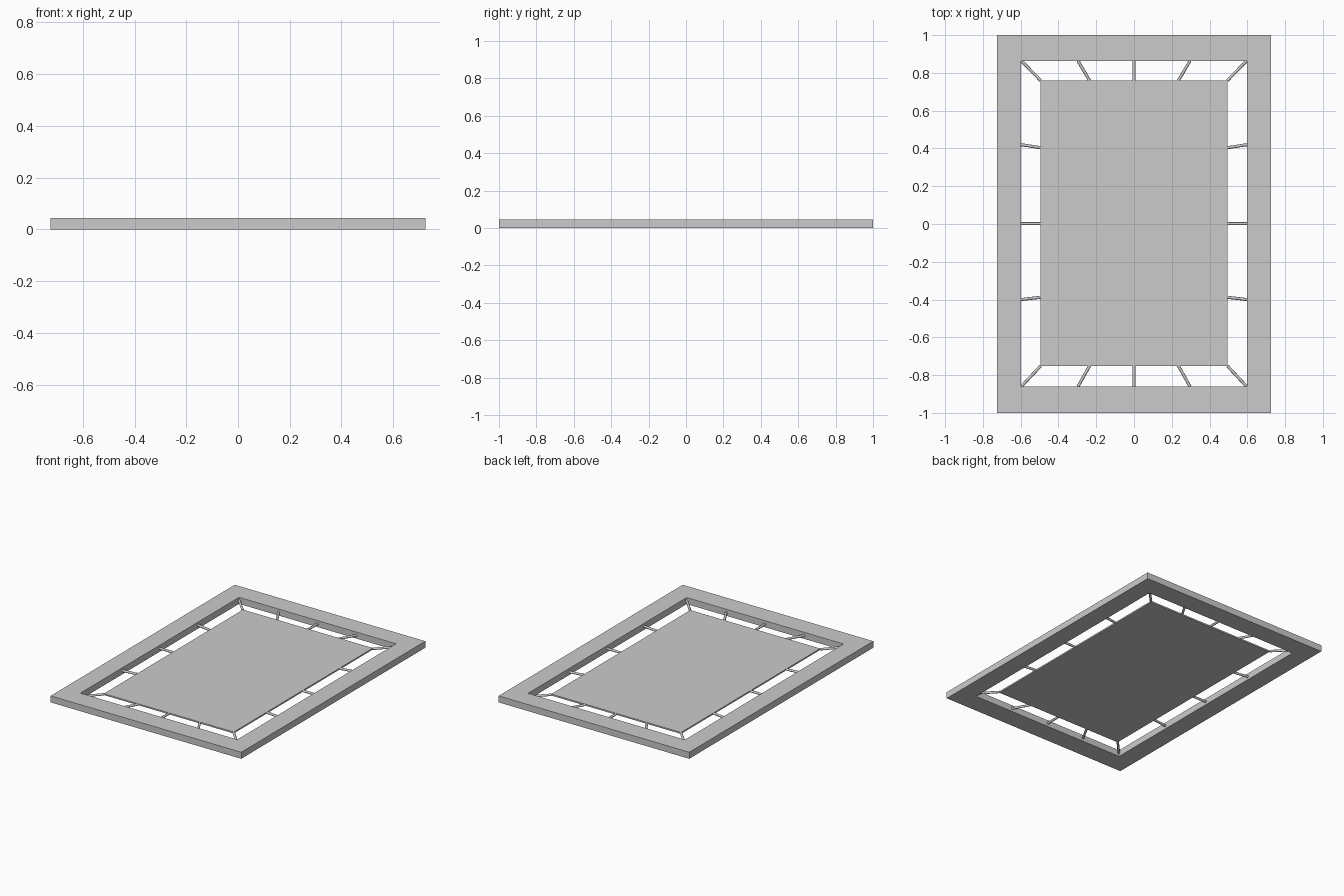
import bpy, bmesh
from mathutils import Vector

if "Cube" in bpy.data.objects:
    bpy.data.objects.remove(bpy.data.objects["Cube"])

T = 0.045          # frame thickness
MID = T / 2        # height of mat and struts
OFF = 0.004        # slight y offset of the inner parts


def finish(bm, name):
    bmesh.ops.recalc_face_normals(bm, faces=bm.faces)
    me = bpy.data.meshes.new(name)
    bm.to_mesh(me)
    bm.free()
    ob = bpy.data.objects.new(name, me)
    bpy.context.collection.objects.link(ob)
    return ob


# Outer frame: rectangular section swept round four corners
bm = bmesh.new()
section = [(0.725, 1.0, 0), (0.725, 1.0, T), (0.597, 0.862, T), (0.597, 0.862, 0)]
rings = []
for sx, sy in [(1, 1), (-1, 1), (-1, -1), (1, -1)]:
    rings.append([bm.verts.new((sx * x, sy * y + (OFF / 2 if x < 0.7 else 0), z))
                  for x, y, z in section])
for i in range(4):
    a, b = rings[i], rings[(i + 1) % 4]
    for j in range(4):
        k = (j + 1) % 4
        bm.faces.new((a[j], a[k], b[k], b[j]))
finish(bm, "outer_frame")

# Thin central panel
bm = bmesh.new()
bmesh.ops.create_cube(bm, size=1)
bmesh.ops.scale(bm, vec=(0.988, 1.512, 0.01), verts=bm.verts)
bmesh.ops.translate(bm, vec=(0, OFF, MID), verts=bm.verts)
finish(bm, "centre_panel")


# Round struts joining panel and frame
def strut(name, inner, outer):
    a, b = Vector((*inner, MID)), Vector((*outer, MID))
    d = b - a
    bm = bmesh.new()
    bmesh.ops.create_cone(bm, cap_ends=True, segments=8, radius1=0.008,
                          radius2=0.008, depth=d.length)
    rot = d.to_track_quat('Z', 'Y').to_matrix()
    bmesh.ops.rotate(bm, matrix=rot, verts=bm.verts)
    bmesh.ops.translate(bm, vec=(a + b) / 2, verts=bm.verts)
    ob = finish(bm, name)
    for p in ob.data.polygons:
        p.use_smooth = len(p.vertices) == 4
    ob.data.set_sharp_from_angle(angle=1.0)


for s in (-1, 1):
    for xi, xo in [(-0.494, -0.597), (-0.235, -0.297), (0, 0), (0.235, 0.297), (0.494, 0.597)]:
        strut("end_strut", (xi, s * 0.755 + OFF), (xo, s * 0.863 + OFF / 2))
    for yi, yo in [(-0.39, -0.402), (0, 0), (0.402, 0.418)]:
        strut("side_strut", (s * 0.494, yi + OFF / 2), (s * 0.599, yo + OFF / 2))
